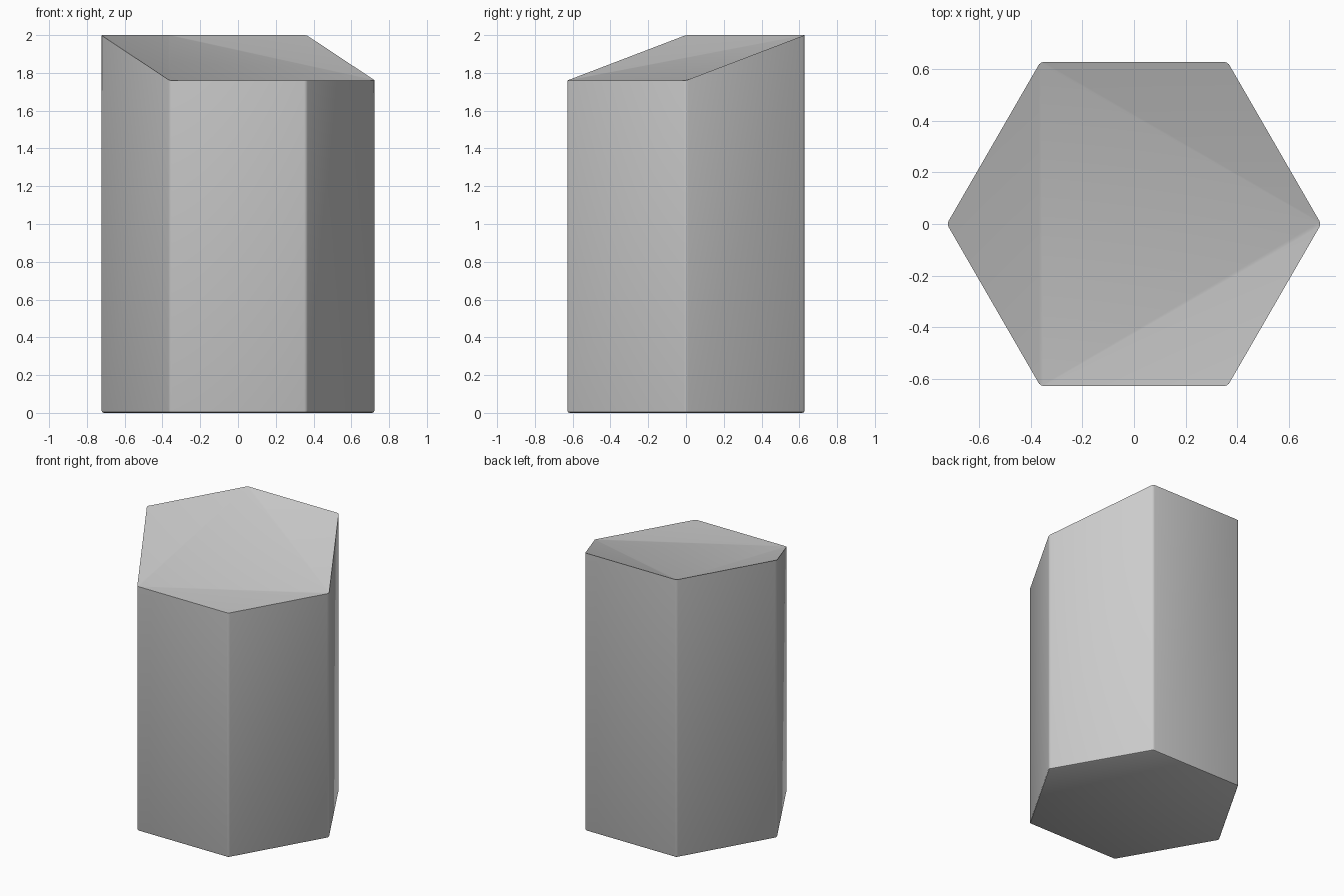
import bpy, bmesh
from math import cos, sin, pi

if "Cube" in bpy.data.objects:
    bpy.data.objects.remove(bpy.data.objects["Cube"])

# Hexagonal column: three back-left corners tall, three front-right corners lower
R = 0.725
tops = [1.76, 2.0, 2.0, 2.0, 1.76, 1.76]
bm = bmesh.new()
ring = [(R * cos(i * pi / 3), R * sin(i * pi / 3)) for i in range(6)]
low = [bm.verts.new((x, y, 0)) for x, y in ring]
high = [bm.verts.new((x, y, z)) for (x, y), z in zip(ring, tops)]

# Base and walls
bm.faces.new(low[::-1])
for i in range(6):
    j = (i + 1) % 6
    bm.faces.new((low[i], low[j], high[j], high[i]))

# Folded top: centre triangle with three flaps
for tri in ((0, 2, 4), (0, 1, 2), (2, 3, 4), (4, 5, 0)):
    bm.faces.new([high[k] for k in tri])

# Tiny rounding on the upright and bottom edges; top rim stays crisp
edges = [e for e in bm.edges if any(v.co.z < 0.001 for v in e.verts)]
bmesh.ops.bevel(bm, geom=edges, offset=0.012, segments=2, profile=0.5,
                affect='EDGES', clamp_overlap=True)
bmesh.ops.recalc_face_normals(bm, faces=bm.faces)

mesh = bpy.data.meshes.new("hex_column")
bm.to_mesh(mesh)
bm.free()
column = bpy.data.objects.new("hex_column", mesh)
bpy.context.collection.objects.link(column)
bpy.context.view_layer.objects.active = column
column.select_set(True)
bpy.ops.object.shade_smooth_by_angle(angle=pi / 5)
